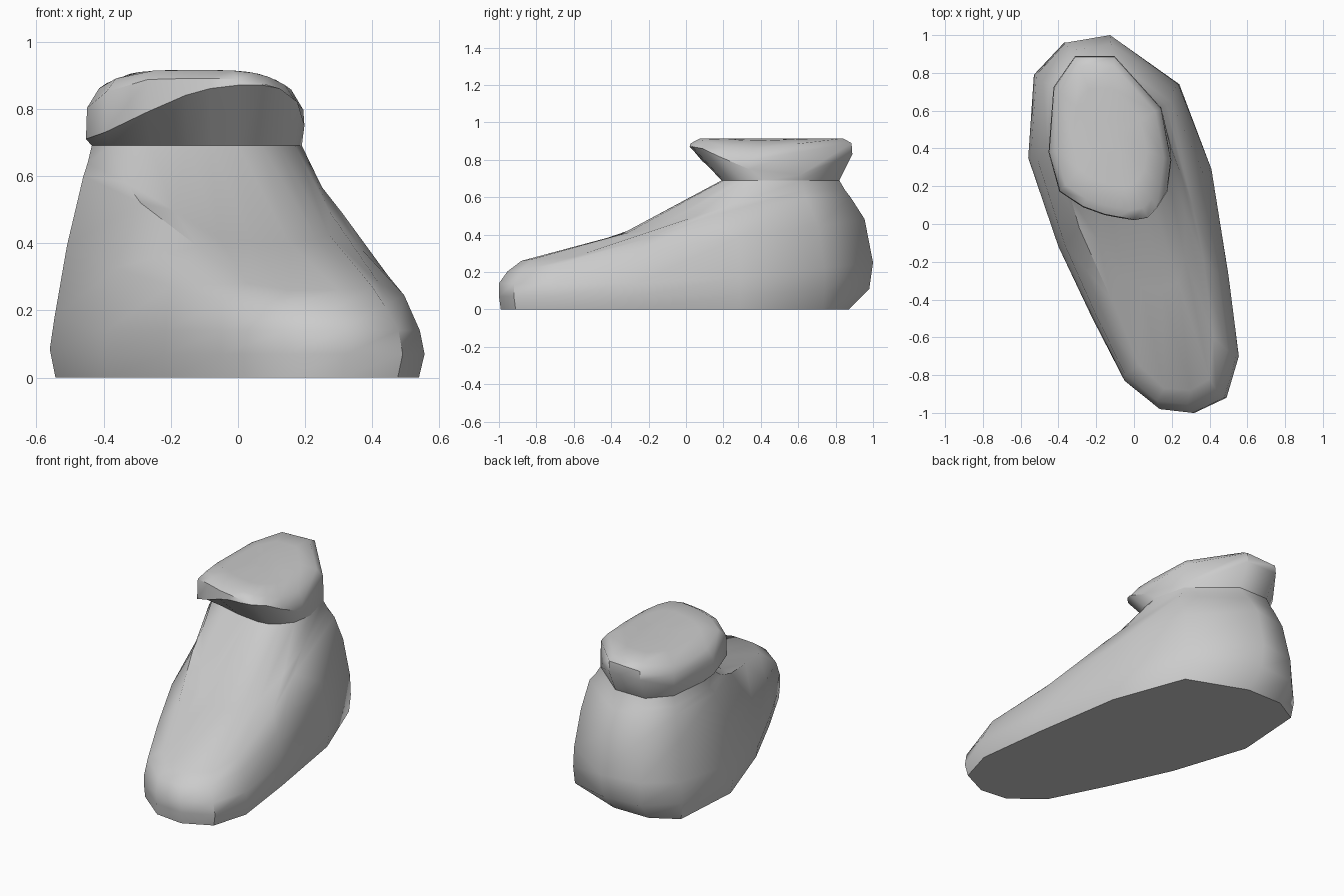
import bpy
import bmesh
import math

# Remove the default cube only
default_cube = bpy.data.objects.get("Cube")
if default_cube:
    bpy.data.objects.remove(default_cube, do_unlink=True)

# One plain grey material
grey = bpy.data.materials.new("plain grey")
grey.use_nodes = True
colour = (0.6, 0.6, 0.6, 1)
grey.diffuse_color = colour
principled = next(node for node in grey.node_tree.nodes if node.type == "BSDF_PRINCIPLED")
principled.inputs["Base Color"].default_value = colour


def loft(name, rings, cap_bottom=False, cap_top=False):
    """Bridge closed rings of equal point count into one smooth shaded object."""
    bm = bmesh.new()
    loops = [[bm.verts.new(point) for point in ring] for ring in rings]
    for lower, upper in zip(loops, loops[1:]):
        count = len(lower)
        for i in range(count):
            following = (i + 1) % count
            bm.faces.new((lower[i], lower[following], upper[following], upper[i]))
    if cap_bottom:
        bm.faces.new(list(reversed(loops[0])))
    if cap_top:
        bm.faces.new(loops[-1])
    bmesh.ops.recalc_face_normals(bm, faces=bm.faces[:])
    mesh = bpy.data.meshes.new(name)
    bm.to_mesh(mesh)
    bm.free()
    mesh.materials.append(grey)
    obj = bpy.data.objects.new(name, mesh)
    bpy.context.collection.objects.link(obj)
    bpy.ops.object.select_all(action="DESELECT")
    obj.select_set(True)
    bpy.context.view_layer.objects.active = obj
    bpy.ops.object.shade_smooth_by_angle(angle=math.radians(45))
    return obj


def scaled(point, centre, factor):
    """Move a plan point towards or away from a plan centre."""
    return tuple(c + (p - c) * factor for p, c in zip(point, centre))


# Widest outline of the shoe, from the toe around the left side to the heel and back
outline = [
    (.14, -.98), (.32, -1), (.49, -.92), (.555, -.7), (.5, -.27), (.41, .29), (.24, .74),
    (-.13, 1), (-.37, .96), (-.53, .79), (-.56, .35), (-.4, -.12), (-.22, -.5), (-.05, -.83),
]

# Upper edge of the side walls
ridge = [
    (.16, -.87, .26), (.3, -.88, .26), (.4, -.82, .27), (.42, -.6, .28), (.37, -.2, .38),
    (.31, .1, .49), (.2, .64, .6), (-.12, .88, .6), (-.32, .86, .6), (-.45, .74, .6),
    (-.46, .38, .6), (-.29, -.02, .52), (-.12, -.4, .39), (.03, -.75, .28),
]

# Ankle opening, in plan
ankle_plan = [
    (-.08, .2), (0, .19), (.07, .2), (.12, .24), (.17, .3), (.19, .42), (.14, .62),
    (-.1, .82), (-.3, .82), (-.41, .7), (-.435, .45), (-.38, .3), (-.26, .24), (-.15, .21),
]
ankle = [(x, y, .69) for x, y in ankle_plan]

# Sole, bulging wall and shoulder follow from the outline
sole = [(x * .97, min(y, .88) * .99, 0) for x, y in outline]
foot = [(x, min(y, .98), .07 + .04 * max(y, 0)) for x, y in outline]
wall = [(x * .975, y, .14 + .11 * max(y, 0)) for x, y in outline]
shoulder = [
    ((x + .05) * .9 - .05, y * .955, .21 + .14 * (y + .95))
    for x, y in outline
]

# Instep sags between the ridge and the ankle, more where the span is long
instep = []
for low, high in zip(ridge, ankle):
    span = math.dist(low, high)
    middle = [(a + b) / 2 for a, b in zip(low, high)]
    middle[2] -= .06 * span
    instep.append(tuple(middle))

loft("shoe_body", [sole, foot, wall, shoulder, ridge, instep, ankle], cap_bottom=True)

# Collar rim flares at front and back and dips to the ankle at the sides
centre = (-.13, .46)
rim_plan = [(x * 1.04, .02 + (y - .19) * 1.38) for x, y in ankle_plan]
rim_heights = [.86, .87, .87, .86, .82, .75, .72, .83, .83, .76, .71, .73, .79, .84]
rim = [(*p, z) for p, z in zip(rim_plan, rim_heights)]


def vault(factor, crown):
    """Ring of the collar top, curved down towards its two sides."""
    ring = []
    for plan_point in rim_plan:
        x, y = scaled(plan_point, centre, factor)
        side = abs(x - centre[0]) / .33
        ring.append((x, y, crown - .1 * side ** 4))
    return ring


collar_top = [vault(.99, .89), vault(.88, .915), vault(.6, .915), vault(.2, .915)]
loft("collar", [ankle, rim, *collar_top], cap_top=True)
